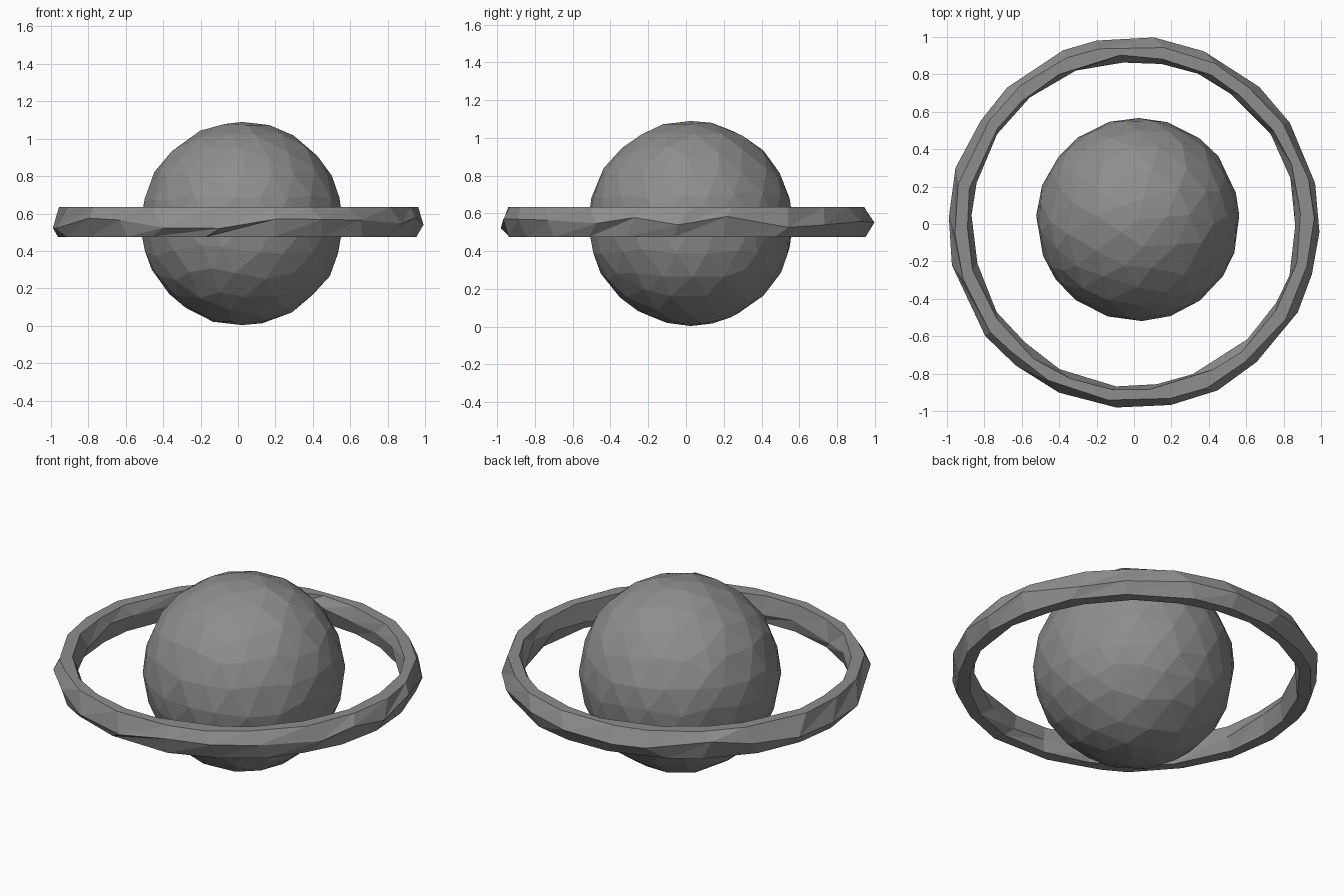
import bpy, bmesh, math, random
from mathutils import Vector

if "Cube" in bpy.data.objects:
    bpy.data.objects.remove(bpy.data.objects["Cube"])

random.seed(4)

# Dark grey colour shared by both parts
GREY = bpy.data.materials.new("dark_grey")
GREY.diffuse_color = (0.27, 0.27, 0.27, 1)
GREY.use_nodes = True
GREY.node_tree.nodes["Principled BSDF"].inputs["Base Color"].default_value = GREY.diffuse_color


def add_object(name, bm):
    bmesh.ops.recalc_face_normals(bm, faces=bm.faces)
    mesh = bpy.data.meshes.new(name)
    bm.to_mesh(mesh)
    bm.free()
    mesh.materials.append(GREY)
    obj = bpy.data.objects.new(name, mesh)
    bpy.context.collection.objects.link(obj)
    return obj


def jitter(amount):
    return random.uniform(-amount, amount)


# Faceted globe: vertices slide along the sphere for uneven facets
CENTRE, RADIUS = Vector((0.022, 0.025, 0.546)), 0.544
bm = bmesh.new()
bmesh.ops.create_icosphere(bm, subdivisions=3, radius=1)
for v in bm.verts:
    if abs(v.co.z) < 0.99:
        v.co += Vector((jitter(0.045), jitter(0.045), jitter(0.045)))
    v.co = CENTRE + v.co.normalized() * (RADIUS + jitter(0.003))
add_object("planet_globe", bm)

# Faceted ring: flat-topped tube whose section twists slightly along its length
SEGMENTS = 22
PROFILE = [(0.993, 0.555), (0.957, 0.634), (0.895, 0.634),
           (0.87, 0.555), (0.895, 0.475), (0.957, 0.475)]
bm = bmesh.new()
loops = []
for i in range(SEGMENTS):
    loop = []
    for k, (r, z) in enumerate(PROFILE):
        a = math.tau * (i + jitter(0.28)) / SEGMENTS
        rr = r + jitter(0.008)
        zz = z + (jitter(0.035) if k in (0, 3) else 0)
        loop.append(bm.verts.new((rr * math.cos(a), rr * math.sin(a) + 0.003, zz)))
    loops.append(loop)
n = len(PROFILE)
for i in range(SEGMENTS):
    a, b = loops[i], loops[(i + 1) % SEGMENTS]
    for k in range(n):
        m = (k + 1) % n
        bm.faces.new((a[k], b[k], b[m]))
        bm.faces.new((a[k], b[m], a[m]))
add_object("planet_ring", bm)
